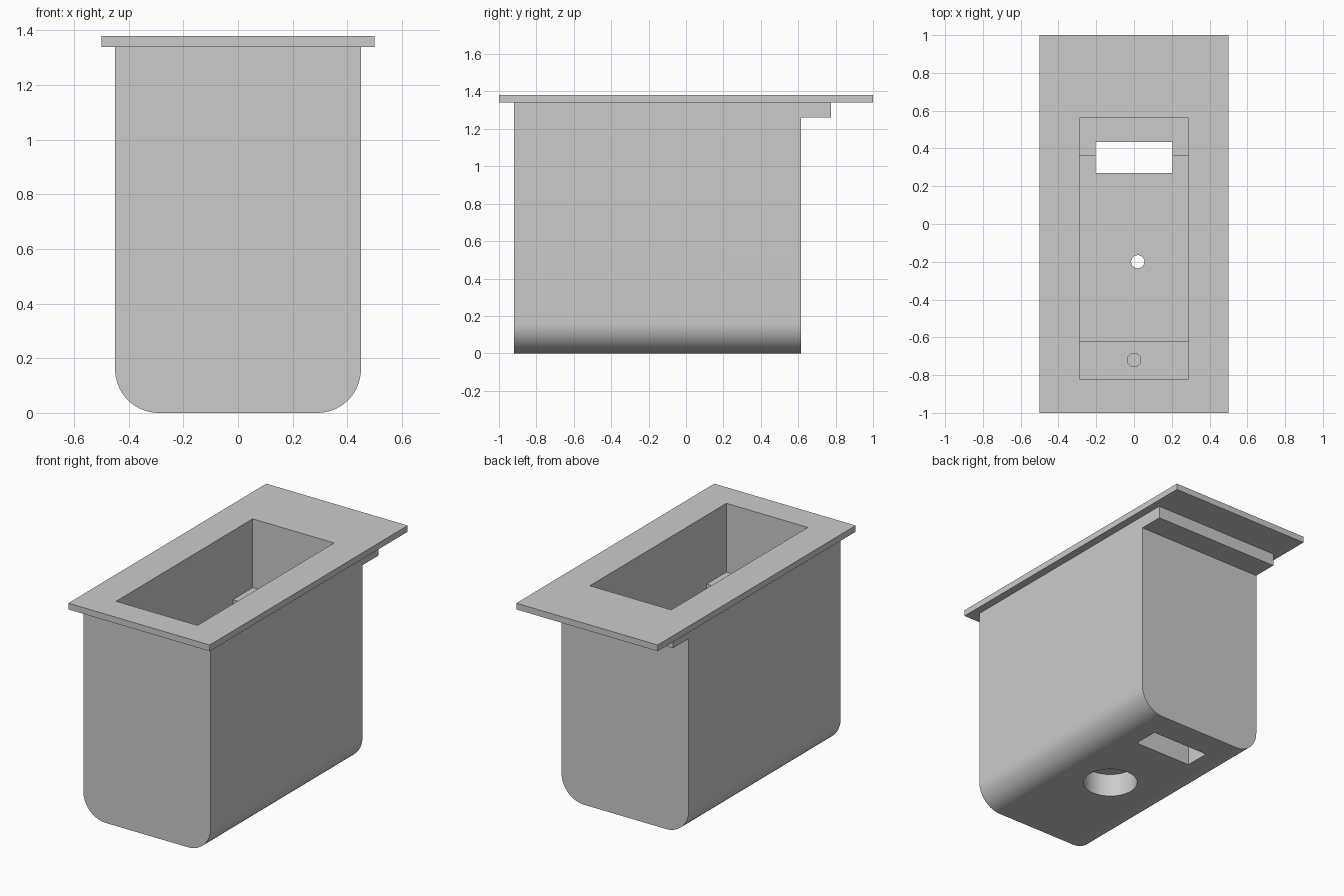
import bpy, bmesh, math

cube = bpy.data.objects.get("Cube")
if cube:
    bpy.data.objects.remove(cube, do_unlink=True)

# Single grey plastic
grey = bpy.data.materials.new("plain grey")
grey.use_nodes = True
colour = (0.6, 0.6, 0.6, 1)
grey.diffuse_color = colour
grey.node_tree.nodes["Principled BSDF"].inputs["Base Color"].default_value = colour


def finish(name, bm):
    bmesh.ops.recalc_face_normals(bm, faces=bm.faces)
    mesh = bpy.data.meshes.new(name)
    bm.to_mesh(mesh)
    bm.free()
    mesh.materials.append(grey)
    obj = bpy.data.objects.new(name, mesh)
    bpy.context.collection.objects.link(obj)
    return obj


def prism(name, half_width, profile, bottom_radius=0):
    """Extrude a (y, z) profile across x, optionally rounding its long bottom edges."""
    bm = bmesh.new()
    face = bm.faces.new([bm.verts.new((-half_width, y, z)) for y, z in profile])
    new = bmesh.ops.extrude_face_region(bm, geom=[face])["geom"]
    moved = [g for g in new if isinstance(g, bmesh.types.BMVert)]
    bmesh.ops.translate(bm, verts=moved, vec=(2 * half_width, 0, 0))
    if bottom_radius:
        low = min(v.co.z for v in bm.verts)
        edges = [e for e in bm.edges
                 if all(v.co.z < low + 0.001 for v in e.verts)
                 and abs(e.verts[0].co.x - e.verts[1].co.x) < 0.001]
        bmesh.ops.bevel(bm, geom=edges, offset=bottom_radius, segments=20,
                        profile=0.5, affect='EDGES')
    return finish(name, bm)


def block(name, half_width, y0, y1, z0, z1, **kw):
    return prism(name, half_width, [(y0, z0), (y1, z0), (y1, z1), (y0, z1)], **kw)


def rod(name, x, y, radius, z0, z1):
    bm = bmesh.new()
    bmesh.ops.create_cone(bm, cap_ends=True, segments=48, radius1=radius,
                          radius2=radius, depth=z1 - z0)
    bmesh.ops.translate(bm, verts=bm.verts, vec=(x, y, (z0 + z1) / 2))
    return finish(name, bm)


def combine(target, other, operation):
    mod = target.modifiers.new(other.name, 'BOOLEAN')
    mod.operation = operation
    mod.solver = 'EXACT'
    mod.object = other
    bpy.context.view_layer.objects.active = target
    bpy.ops.object.modifier_apply(modifier=mod.name)
    bpy.data.objects.remove(other, do_unlink=True)


# Outer shell: rounded box, rear tab and top flange
housing = block("housing", 0.45, -0.92, 0.615, 0, 1.36, bottom_radius=0.16)
combine(housing, block("rear_tab", 0.45, 0.58, 0.775, 1.26, 1.36), 'UNION')
combine(housing, block("top_flange", 0.5, -1, 1, 1.34, 1.38), 'UNION')

# Stepped pocket with a ledge at each end
floor, ledge, above = 0.2, 0.94, 1.5
pocket = [(-0.82, above), (-0.82, ledge), (-0.62, ledge), (-0.62, floor),
          (0.36, floor), (0.36, ledge), (0.56, ledge), (0.56, above)]
combine(housing, prism("pocket", 0.288, pocket), 'DIFFERENCE')

# Slot through the floor and rear ledge, shaft hole with bore, blind screw hole
for cutter in (
    block("slot", 0.203, 0.27, 0.435, -0.1, 1.1),
    rod("bore", 0.02, -0.2, 0.163, -0.1, 0.15),
    rod("shaft_hole", 0.02, -0.2, 0.035, 0.1, 0.4),
    rod("screw_hole", 0, -0.72, 0.035, 0.75, 1.1),
):
    combine(housing, cutter, 'DIFFERENCE')

bpy.ops.object.select_all(action='DESELECT')
housing.select_set(True)
bpy.context.view_layer.objects.active = housing
bpy.ops.object.shade_smooth_by_angle(angle=math.radians(30))
